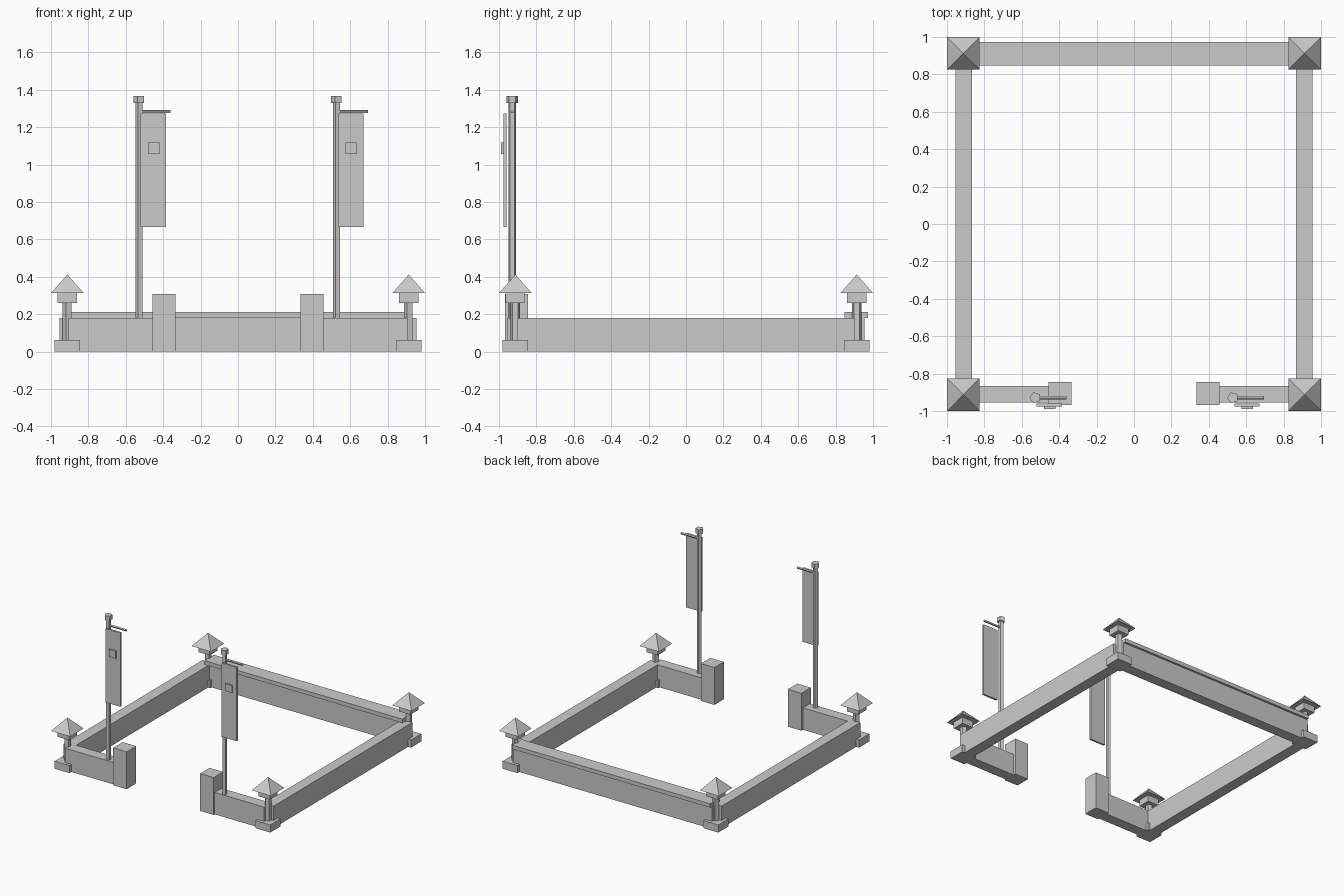
import bpy, bmesh, math
from mathutils import Matrix, Vector

if "Cube" in bpy.data.objects:
    bpy.data.objects.remove(bpy.data.objects["Cube"])

stone = bpy.data.materials.new("plain grey")
stone.diffuse_color = (0.6, 0.6, 0.6, 1)
stone.use_nodes = True
stone.node_tree.nodes["Principled BSDF"].inputs["Base Color"].default_value = stone.diffuse_color


def finish(name, bm):
    bmesh.ops.recalc_face_normals(bm, faces=bm.faces)
    me = bpy.data.meshes.new(name)
    bm.to_mesh(me)
    bm.free()
    me.materials.append(stone)
    ob = bpy.data.objects.new(name, me)
    bpy.context.collection.objects.link(ob)
    return ob


def box(name, x0, x1, y0, y1, z0, z1):
    bm = bmesh.new()
    bmesh.ops.create_cube(bm, size=1)
    for v in bm.verts:
        v.co = Vector(((x0 + x1) / 2 + v.co.x * (x1 - x0),
                       (y0 + y1) / 2 + v.co.y * (y1 - y0),
                       (z0 + z1) / 2 + v.co.z * (z1 - z0)))
    return finish(name, bm)


def block(name, x, y, w, z0, z1):
    return box(name, x - w / 2, x + w / 2, y - w / 2, y + w / 2, z0, z1)


def rod(name, base, r, length, along_x=False):
    """Five-sided rod with one corner pointing to -x."""
    bm = bmesh.new()
    pts = [(r * math.cos(math.pi + math.tau * i / 5),
            r * math.sin(math.pi + math.tau * i / 5)) for i in range(5)]
    lo = [bm.verts.new((x, y, 0)) for x, y in pts]
    hi = [bm.verts.new((x, y, length)) for x, y in pts]
    bm.faces.new(lo)
    bm.faces.new(hi)
    for i in range(5):
        j = (i + 1) % 5
        bm.faces.new((lo[i], lo[j], hi[j], hi[i]))
    m = Matrix.Translation(base)
    if along_x:
        m = m @ Matrix.Rotation(math.pi / 2, 4, 'Y')
    bmesh.ops.transform(bm, matrix=m, verts=bm.verts)
    return finish(name, bm)


def pyramid(name, x, y, w, z0, z1):
    bm = bmesh.new()
    h = w / 2
    base = [bm.verts.new((x + a * h, y + b * h, z0))
            for a, b in ((-1, -1), (1, -1), (1, 1), (-1, 1))]
    tip = bm.verts.new((x, y, z1))
    bm.faces.new(base)
    for i in range(4):
        bm.faces.new((base[i], base[(i + 1) % 4], tip))
    return finish(name, bm)


# Back wall with its coping
box("back_wall", -0.905, 0.905, 0.865, 0.955, 0, 0.18)
box("back_wall_coping", -0.9, 0.9, 0.848, 0.972, 0.18, 0.212)

for side, s in (("left", -1), ("right", 1)):
    # Side walls, front walls and gate posts
    xs = sorted((s * 0.865, s * 0.955))
    box(side + "_wall", *xs, -0.9, 0.9, 0, 0.18)
    xs = sorted((s * 0.395, s * 0.905))
    box(side + "_front_wall", *xs, -0.955, -0.865, 0, 0.18)
    xs = sorted((s * 0.334, s * 0.457))
    box(side + "_gate_post", *xs, -0.968, -0.845, 0, 0.307)

    # Corner lanterns
    for end, t in (("front", -1), ("back", 1)):
        x, y, n = s * 0.9125, t * 0.9125, side + "_" + end + "_lantern_"
        block(n + "base", x, y, 0.135, 0, 0.062)
        rod(n + "post", (x, y, 0), 0.026, 0.26)
        block(n + "box", x, y, 0.103, 0.26, 0.315)
        pyramid(n + "roof", x, y, 0.175, 0.313, 0.412)

    # Banner poles; both banners hang towards +x
    x, y = s * 0.528, -0.929
    rod(side + "_banner_pole", (x, y, 0), 0.02, 1.335)
    rod(side + "_pole_cap", (x, y, 1.33), 0.031, 0.037)
    rod(side + "_crossbar", (x, y, 1.283), 0.009, 0.166, along_x=True)
    box(side + "_banner", x + 0.008, x + 0.144, -0.977, -0.961, 0.667, 1.273)
    box(side + "_banner_patch", x + 0.046, x + 0.108, -0.988, -0.977, 1.057, 1.118)
